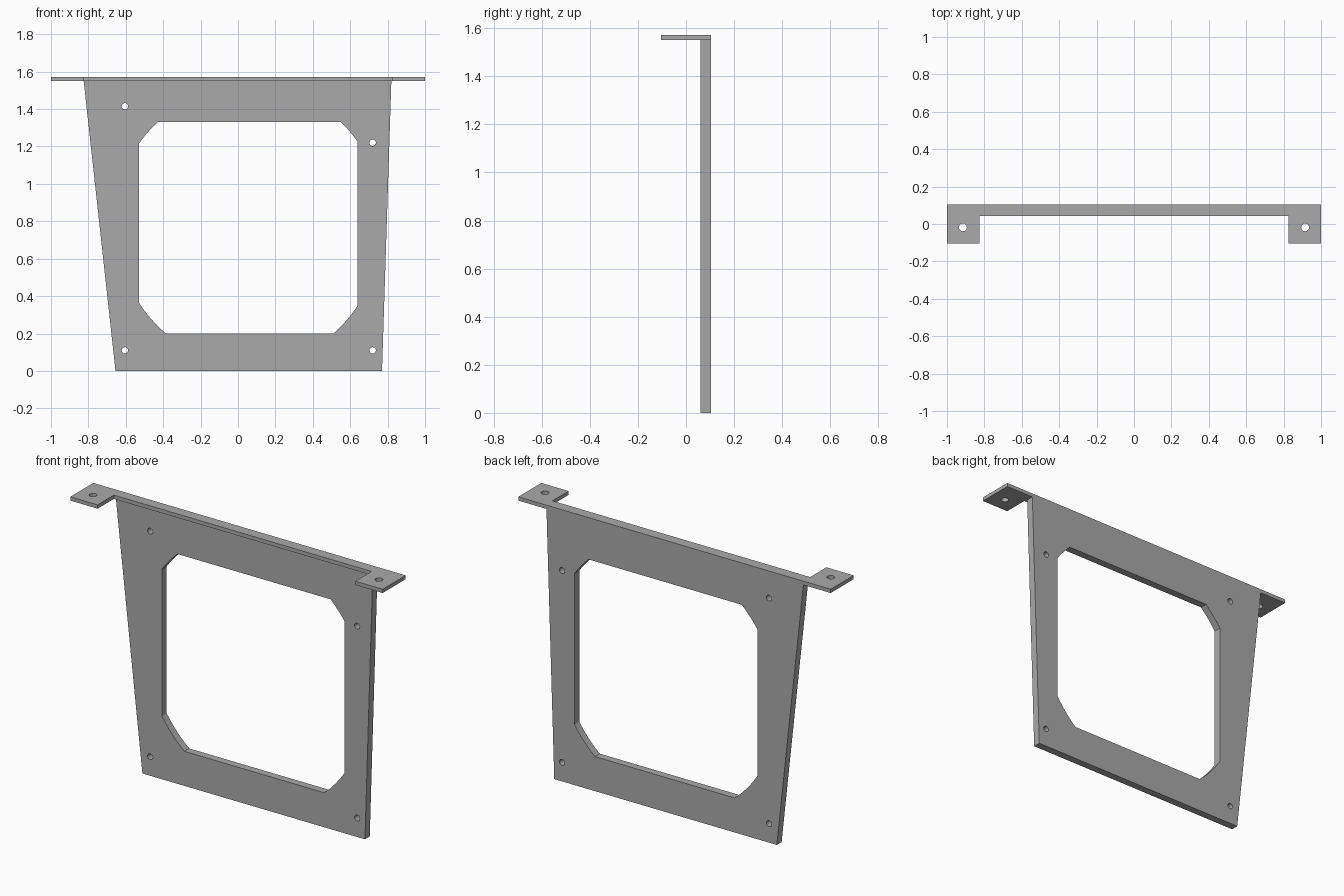
import bpy
import math
from mathutils import Matrix, Vector

cube = bpy.data.objects.get("Cube")
if cube:
    bpy.data.objects.remove(cube, do_unlink=True)

grey = bpy.data.materials.new("plain grey")
grey.use_nodes = True
colour = (0.4, 0.4, 0.4, 1)
grey.diffuse_color = colour
grey.node_tree.nodes["Principled BSDF"].inputs["Base Color"].default_value = colour


def circle(x, y, r, n=20):
    return [(x + r * math.cos(math.tau * i / n), y + r * math.sin(math.tau * i / n))
            for i in range(n)]


def arc(a, b, radius, n=6):
    """Shallow counter-clockwise arc from a to b."""
    a, b = Vector(a), Vector(b)
    chord = b - a
    side = Vector((-chord.y, chord.x)).normalized()
    centre = (a + b) / 2 + side * math.sqrt(radius ** 2 - (chord.length / 2) ** 2)
    start = a - centre
    sweep = 2 * math.asin(chord.length / 2 / radius)
    return [tuple(centre + Matrix.Rotation(sweep * i / n, 2) @ start) for i in range(n + 1)]


def sheet(name, loops, thickness, matrix):
    """Flat sheet: first loop is the outline, the others are openings."""
    curve = bpy.data.curves.new(name + " profile", 'CURVE')
    curve.dimensions = '2D'
    curve.fill_mode = 'BOTH'
    curve.extrude = thickness / 2
    for loop in loops:
        spline = curve.splines.new('POLY')
        spline.points.add(len(loop) - 1)
        for point, (x, y) in zip(spline.points, loop):
            point.co = (x, y, 0, 1)
        spline.use_cyclic_u = True
    helper = bpy.data.objects.new(name + " profile", curve)
    bpy.context.collection.objects.link(helper)
    bpy.context.view_layer.update()
    graph = bpy.context.evaluated_depsgraph_get()
    mesh = bpy.data.meshes.new_from_object(helper.evaluated_get(graph))
    bpy.data.objects.remove(helper, do_unlink=True)
    bpy.data.curves.remove(curve)
    mesh.transform(matrix)
    mesh.materials.clear()
    mesh.materials.append(grey)
    mesh.shade_flat()
    obj = bpy.data.objects.new(name, mesh)
    bpy.context.collection.objects.link(obj)
    return obj


# Upright plate: tapered outline, large opening with bowed corners, four screw holes
outline = [(-0.655, 0), (0.77, 0), (0.82, 1.55), (-0.825, 1.55)]
corners = [((0.51, 0.20), (0.64, 0.35)), ((0.64, 1.225), (0.55, 1.33)),
           ((-0.43, 1.33), (-0.53, 1.215)), ((-0.53, 0.365), (-0.385, 0.20))]
opening = [p for a, b in corners for p in arc(a, b, 0.72)]
screws = [(-0.605, 0.11), (-0.605, 1.415), (0.72, 0.11), (0.72, 1.22)]
sheet("upright_plate", [outline, opening] + [circle(x, z, 0.017) for x, z in screws],
      0.044, Matrix.Translation((0, 0.083, 0)) @ Matrix.Rotation(math.pi / 2, 4, 'X'))

# Top flange: narrow strip with a drilled tab at each end
half = [(1, 0.105), (1, -0.105), (0.825, -0.105), (0.825, 0.043)]
flange = half + [(-x, y) for x, y in reversed(half)]
sheet("top_flange", [flange] + [circle(s * 0.915, -0.018, 0.021) for s in (-1, 1)],
      0.022, Matrix.Translation((0, 0, 1.561)))
